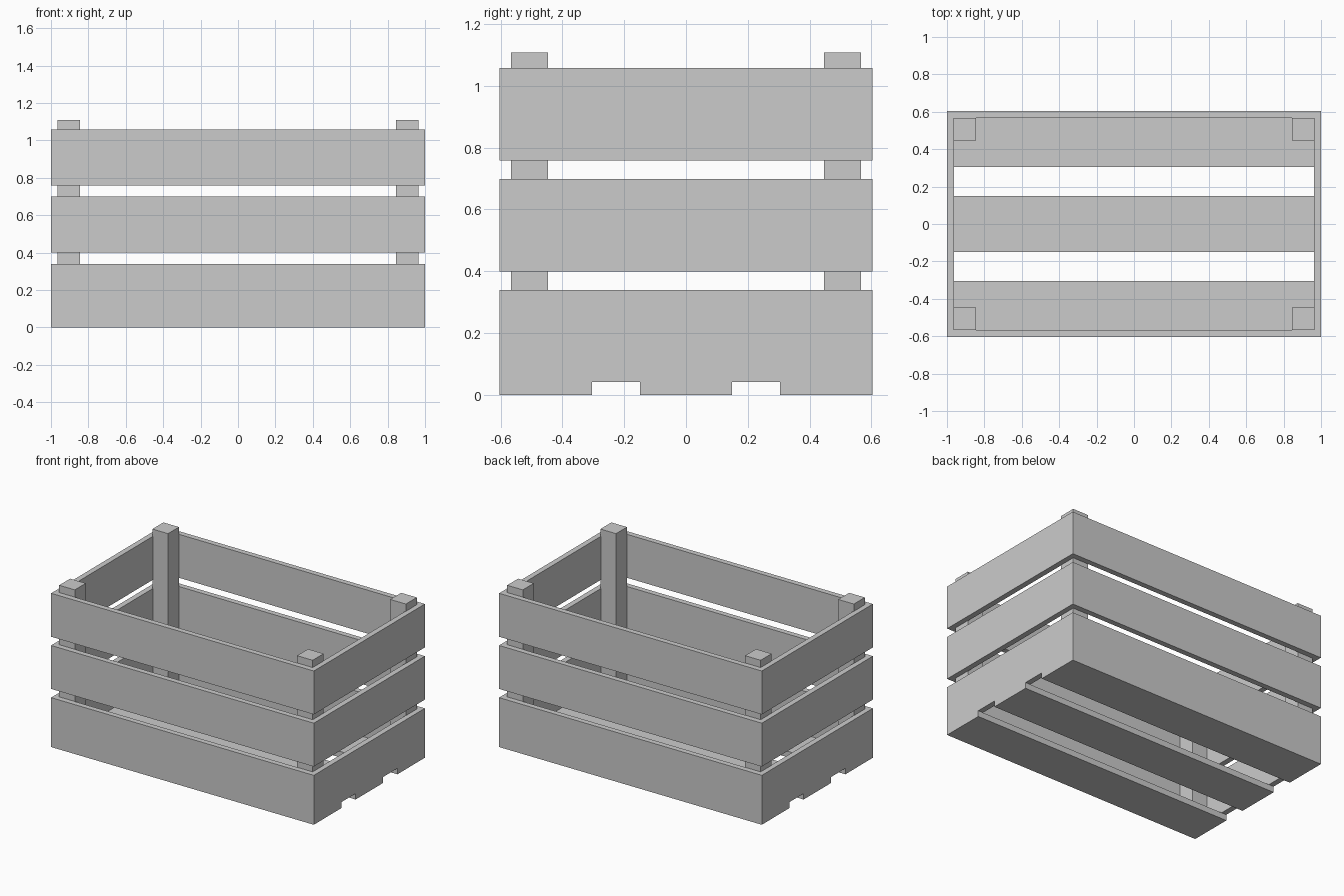
import bpy
import bmesh

if "Cube" in bpy.data.objects:
    bpy.data.objects.remove(bpy.data.objects["Cube"])

HX, HY = 1.0, 0.604      # outer half sizes
T = 0.038                # board thickness
FLOOR = 0.041            # floor board thickness
BOARD = 0.299            # board width
GAP = 0.06               # gap between wall boards
POST = 0.119             # corner post width
TOP = 1.108              # top of the posts


def finish(name, bm):
    bmesh.ops.recalc_face_normals(bm, faces=bm.faces)
    mesh = bpy.data.meshes.new(name)
    bm.to_mesh(mesh)
    bm.free()
    obj = bpy.data.objects.new(name, mesh)
    bpy.context.collection.objects.link(obj)
    return obj


def box(name, lo, hi):
    bm = bmesh.new()
    bmesh.ops.create_cube(bm, size=1)
    for v in bm.verts:
        v.co = [(a + b) / 2 + c * (b - a) for a, b, c in zip(lo, hi, v.co)]
    return finish(name, bm)


def board_ring(name, z0, z1):
    """Four boards joined with mitred corners into one band."""
    bm = bmesh.new()
    corners = [(-1, -1), (1, -1), (1, 1), (-1, 1)]

    def loop(inset, z):
        return [bm.verts.new((sx * (HX - inset), sy * (HY - inset), z))
                for sx, sy in corners]

    loops = [loop(0, z0), loop(0, z1), loop(T, z1), loop(T, z0)]
    for k in range(4):
        a, b = loops[k], loops[(k + 1) % 4]
        for i in range(4):
            j = (i + 1) % 4
            bm.faces.new((a[i], a[j], b[j], b[i]))
    return finish(name, bm)


# Three bands of wall boards
for i, level in enumerate(("lower", "middle", "upper")):
    z = FLOOR + i * (BOARD + GAP)
    board_ring(f"{level}_wall_boards", z, z + BOARD)

# Three floor boards running the full length
for name, y in (("front", -HY + BOARD / 2), ("centre", 0), ("back", HY - BOARD / 2)):
    box(f"{name}_floor_board", (-HX, y - BOARD / 2, 0), (HX, y + BOARD / 2, FLOOR))

# Corner posts against the inside of the walls
for xname, sx in (("left", -1), ("right", 1)):
    for yname, sy in (("front", -1), ("back", 1)):
        cx = sx * (HX - T - POST / 2 + 0.003)
        cy = sy * (HY - T - POST / 2)
        box(f"{yname}_{xname}_post",
            (cx - POST / 2, cy - POST / 2, FLOOR),
            (cx + POST / 2, cy + POST / 2, TOP))
